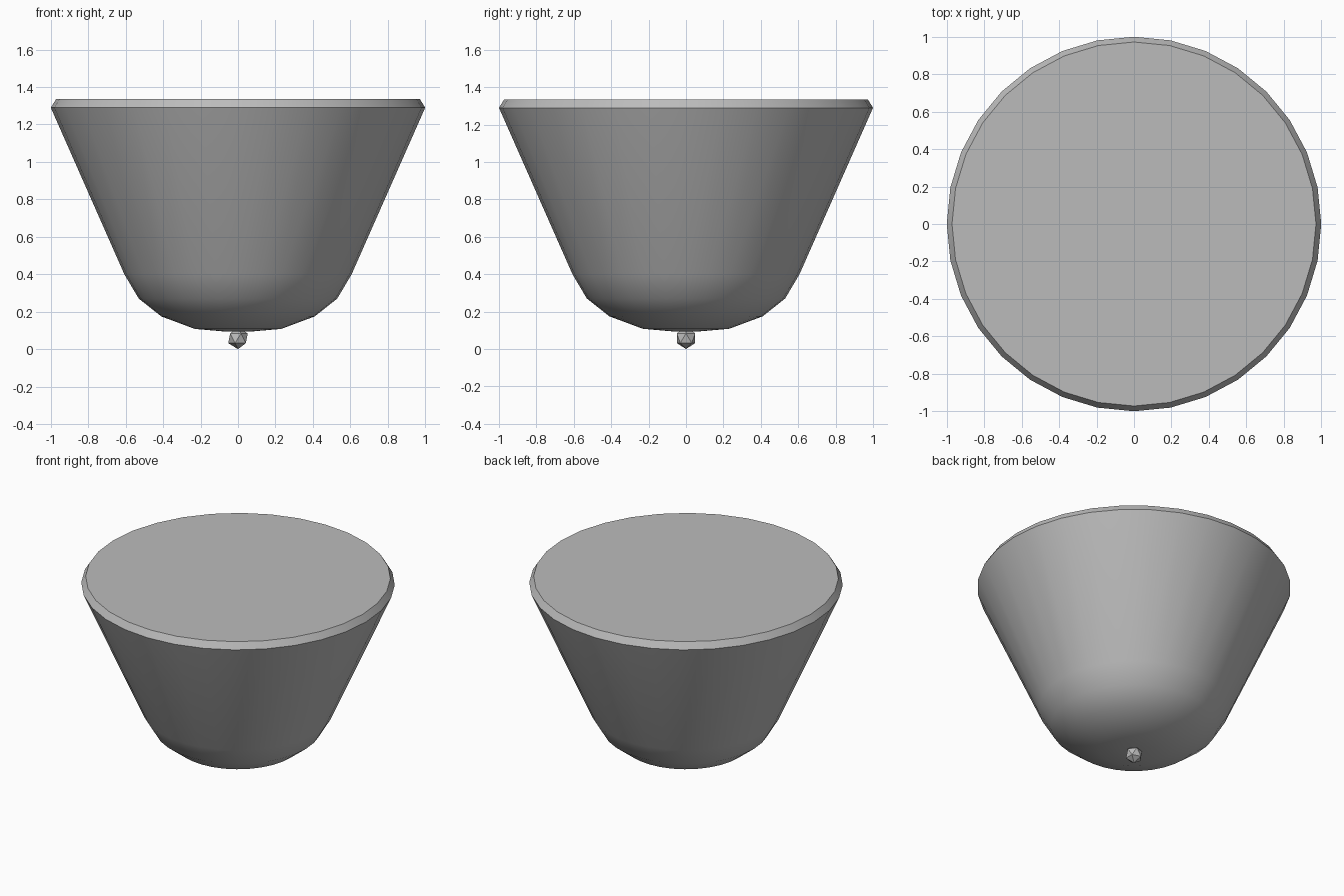
import bpy, bmesh, math
from mathutils import Matrix

cube = bpy.data.objects.get("Cube")
if cube:
    bpy.data.objects.remove(cube, do_unlink=True)

grey = bpy.data.materials.new("plain_grey")
grey.use_nodes = True
grey.diffuse_color = (0.5, 0.5, 0.5, 1)
grey.node_tree.nodes["Principled BSDF"].inputs["Base Color"].default_value = (0.5, 0.5, 0.5, 1)


def add_object(name, bm):
    mesh = bpy.data.meshes.new(name)
    bmesh.ops.recalc_face_normals(bm, faces=bm.faces)
    bm.to_mesh(mesh)
    bm.free()
    mesh.materials.append(grey)
    obj = bpy.data.objects.new(name, mesh)
    bpy.context.collection.objects.link(obj)
    return obj


def lathe(name, profile, sides):
    """Stack rings of (radius, height) and cap both ends."""
    bm = bmesh.new()
    rings = []
    for r, z in profile:
        angles = [math.tau * i / sides for i in range(sides)]
        rings.append([bm.verts.new((r * math.cos(a), r * math.sin(a), z)) for a in angles])
    for low, high in zip(rings, rings[1:]):
        for i in range(sides):
            j = (i + 1) % sides
            bm.faces.new((low[i], low[j], high[j], high[i]))
    bm.faces.new(rings[0])
    bm.faces.new(rings[-1])
    return add_object(name, bm)


# Solid cup: rounded base, straight flared wall, bevelled rim, flat top
cup = lathe("cup_body", [(0.08, 0.095), (0.23, 0.108), (0.41, 0.175), (0.53, 0.27),
                         (0.607, 0.40), (1.0, 1.29), (0.972, 1.335)], 32)
bpy.context.view_layer.objects.active = cup
cup.select_set(True)
bpy.ops.object.shade_smooth_by_angle(angle=math.radians(30))
cup.select_set(False)

# Small faceted knob under the base
bm = bmesh.new()
bmesh.ops.create_icosphere(bm, subdivisions=1, radius=0.058,
                           matrix=Matrix.Translation((0, 0, 0.058)))
add_object("bottom_knob", bm)
